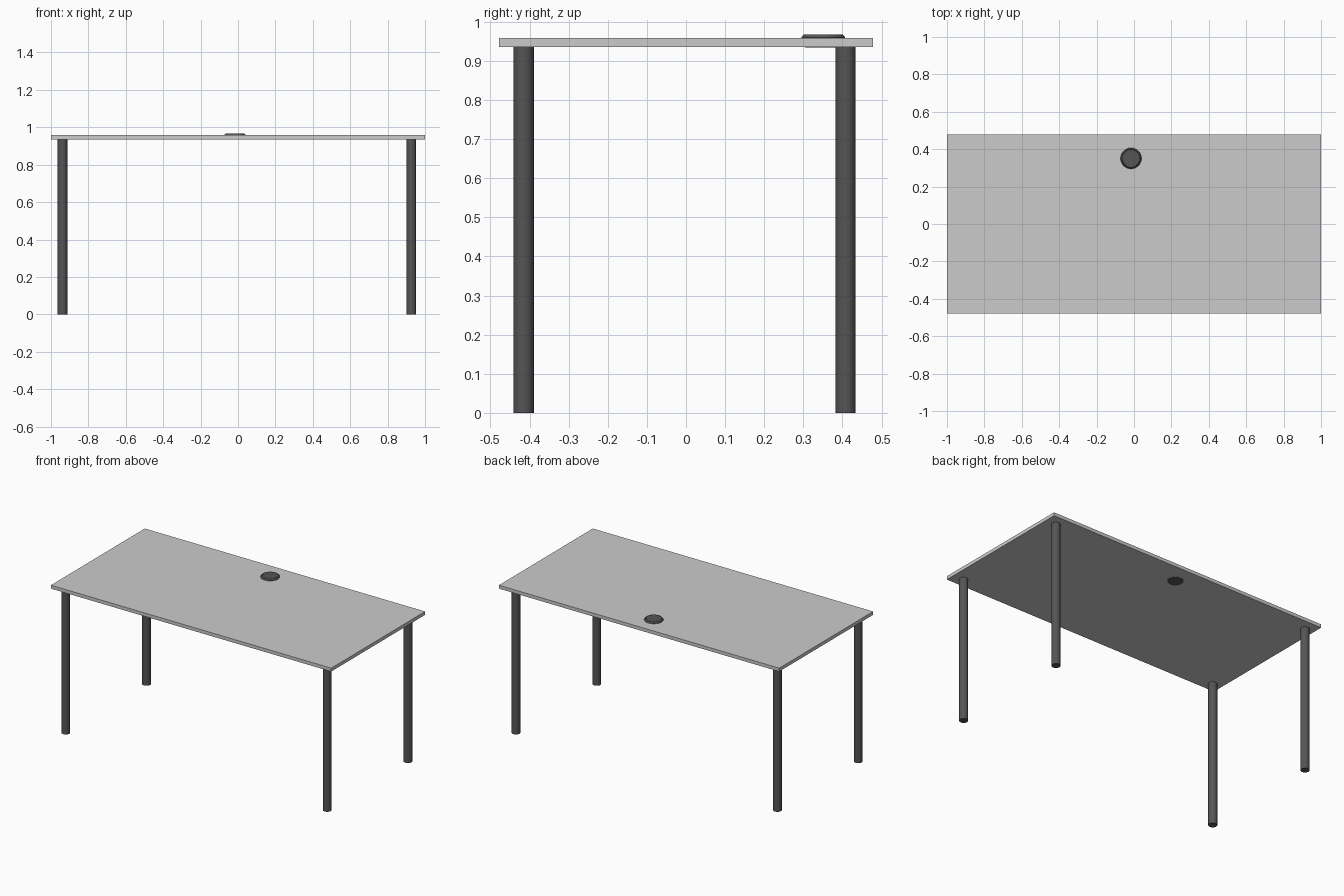
import bpy, bmesh, math

if "Cube" in bpy.data.objects:
    bpy.data.objects.remove(bpy.data.objects["Cube"])

dark = bpy.data.materials.new("dark_grey")
dark.diffuse_color = (0.09, 0.09, 0.09, 1)
dark.use_nodes = True
dark.node_tree.nodes["Principled BSDF"].inputs["Base Color"].default_value = dark.diffuse_color

TOP_Z, UNDER_Z = 0.958, 0.936


def lathe(name, profile, location, steps=48):
    """Revolve an (r, z) profile that starts and ends on the axis."""
    bm = bmesh.new()
    verts = [bm.verts.new((r, 0, z)) for r, z in profile]
    edges = [bm.edges.new(pair) for pair in zip(verts, verts[1:])]
    bmesh.ops.spin(bm, geom=verts + edges, cent=(0, 0, 0), axis=(0, 0, 1),
                   angle=math.tau, steps=steps, use_duplicate=False)
    bmesh.ops.remove_doubles(bm, verts=bm.verts, dist=1e-5)
    bmesh.ops.recalc_face_normals(bm, faces=bm.faces)
    mesh = bpy.data.meshes.new(name)
    bm.to_mesh(mesh)
    bm.free()
    mesh.materials.append(dark)
    obj = bpy.data.objects.new(name, mesh)
    bpy.context.collection.objects.link(obj)
    obj.location = location
    bpy.ops.object.select_all(action='DESELECT')
    obj.select_set(True)
    bpy.context.view_layer.objects.active = obj
    bpy.ops.object.shade_smooth_by_angle(angle=math.radians(30))
    return obj


# Tabletop slab
bpy.ops.mesh.primitive_cube_add(size=1, location=(0, 0, (TOP_Z + UNDER_Z) / 2))
tabletop = bpy.context.object
tabletop.name = "tabletop"
tabletop.scale = (2.0, 0.957, TOP_Z - UNDER_Z)
bpy.ops.object.transform_apply(location=False, rotation=False, scale=True)

# Four round legs
leg_profile = [(0, 0), (0.026, 0), (0.026, UNDER_Z), (0, UNDER_Z)]
for side, x in (("left", -0.938), ("right", 0.927)):
    for end, y in (("front", -0.415), ("back", 0.408)):
        lathe(f"{end}_{side}_leg", leg_profile, (x, y, 0))

# Cable grommet: plug through the top, sloped rim, lid with a thin seam
grommet_profile = [
    (0, 0.9345), (0.047, 0.9345), (0.047, TOP_Z), (0.056, TOP_Z),
    (0.056, 0.960), (0.050, 0.968), (0.047, 0.968), (0.0465, 0.966),
    (0.046, 0.968), (0, 0.968),
]
lathe("cable_grommet", grommet_profile, (-0.016, 0.351, 0))
